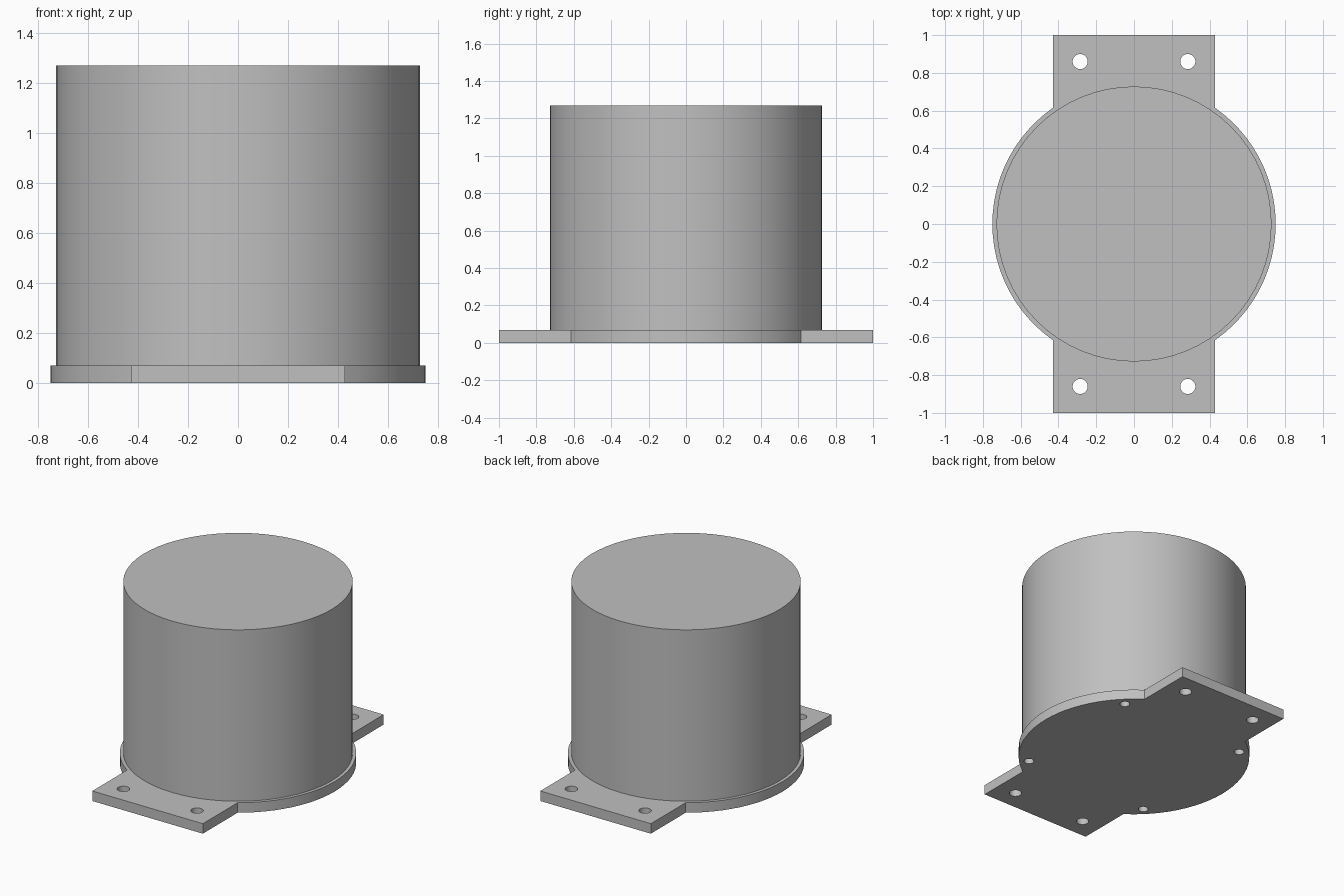
import bpy
import bmesh
from math import asin, cos, sin, pi, radians

if "Cube" in bpy.data.objects:
    bpy.data.objects.remove(bpy.data.objects["Cube"], do_unlink=True)

PLATE_TOP, BODY_TOP = 0.07, 1.27
DISC_R, BODY_R = 0.75, 0.728
TAB_HALF, TAB_END = 0.428, 1.0

grey = bpy.data.materials.new("plain grey")
grey.use_nodes = True
grey.diffuse_color = (0.53, 0.53, 0.53, 1)
grey.node_tree.nodes["Principled BSDF"].inputs["Base Color"].default_value = grey.diffuse_color


def circle(radius, count, cx=0, cy=0):
    return [(cx + radius * cos(2 * pi * i / count), cy + radius * sin(2 * pi * i / count))
            for i in range(count)]


def extruded(name, outlines, z0, z1):
    """Solid made by raising each closed outline from z0 to z1."""
    bm = bmesh.new()
    for outline in outlines:
        face = bm.faces.new([bm.verts.new((x, y, z0)) for x, y in outline])
        raised = bmesh.ops.extrude_face_region(bm, geom=[face], use_keep_orig=True)
        verts = [v for v in raised["geom"] if isinstance(v, bmesh.types.BMVert)]
        bmesh.ops.translate(bm, verts=verts, vec=(0, 0, z1 - z0))
    bmesh.ops.recalc_face_normals(bm, faces=bm.faces)
    mesh = bpy.data.meshes.new(name)
    bm.to_mesh(mesh)
    bm.free()
    mesh.materials.append(grey)
    obj = bpy.data.objects.new(name, mesh)
    bpy.context.collection.objects.link(obj)
    return obj


def activate(obj):
    bpy.ops.object.select_all(action="DESELECT")
    obj.select_set(True)
    bpy.context.view_layer.objects.active = obj


# Base plate outline: round sides joined to a square tab at front and back
spread = pi / 2 - asin(TAB_HALF / DISC_R)
steps = 24
side = [(DISC_R * cos(a), DISC_R * sin(a))
        for a in (-spread + 2 * spread * i / steps for i in range(steps + 1))]
half = side + [(TAB_HALF, TAB_END), (-TAB_HALF, TAB_END)]
plate = extruded("base_plate", [half + [(-x, -y) for x, y in half]], 0, PLATE_TOP)

# Mounting holes in the tabs and smaller fixing holes beneath the body
holes = []
for sx in (-1, 1):
    for sy in (-1, 1):
        holes.append(circle(0.04, 32, sx * 0.285, sy * 0.86))
        holes.append(circle(0.032, 32, sx * 0.485, sy * 0.485))
cutter = extruded("hole_cutter", holes, -0.1, PLATE_TOP + 0.1)
cutter.hide_render = True

activate(plate)
cut = plate.modifiers.new("holes", "BOOLEAN")
cut.operation = "DIFFERENCE"
cut.solver = "EXACT"
cut.object = cutter
bpy.ops.object.modifier_apply(modifier=cut.name)
bpy.data.objects.remove(cutter, do_unlink=True)

# Cylindrical body standing on the plate
body = extruded("cylinder_body", [circle(BODY_R, 64)], PLATE_TOP, BODY_TOP)

for part in (plate, body):
    activate(part)
    bpy.ops.object.shade_smooth_by_angle(angle=radians(30))
